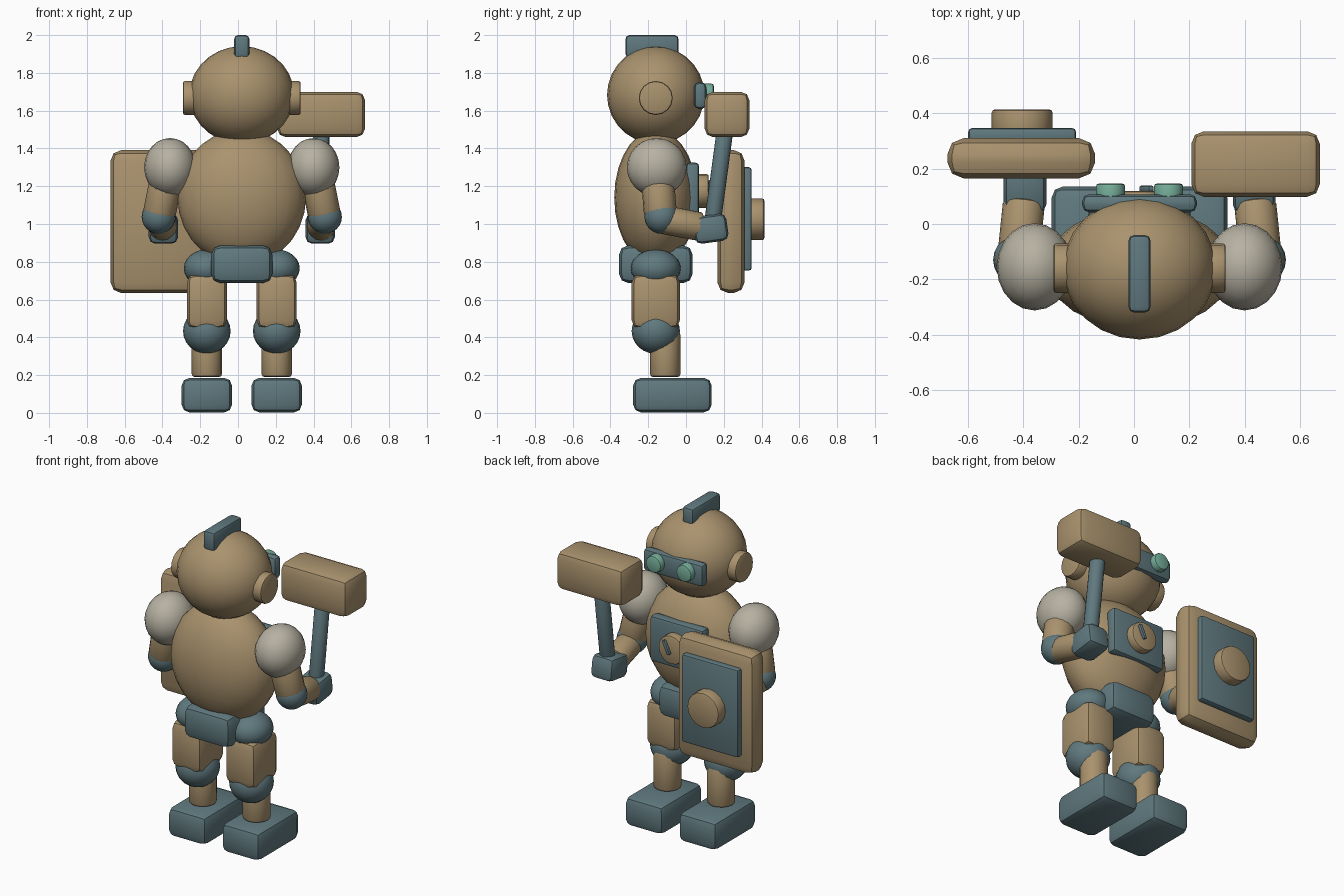
import bpy, bmesh, math
from mathutils import Vector, Matrix

if "Cube" in bpy.data.objects:
    bpy.data.objects.remove(bpy.data.objects["Cube"])

CX, CY = 0.02, -0.16  # body axis


def material(name, r, g, b):
    m = bpy.data.materials.new(name)
    m.diffuse_color = (r, g, b, 1)
    m.use_nodes = True
    m.node_tree.nodes["Principled BSDF"].inputs["Base Color"].default_value = m.diffuse_color
    return m


TAN = material("tan", 0.40, 0.29, 0.155)
TEAL = material("slate_teal", 0.115, 0.19, 0.21)
GREY = material("warm_grey", 0.47, 0.44, 0.36)
MINT = material("mint", 0.18, 0.42, 0.32)


def finish(name, bm, mat, matrix):
    bmesh.ops.transform(bm, matrix=matrix, verts=bm.verts)
    bmesh.ops.recalc_face_normals(bm, faces=bm.faces)
    me = bpy.data.meshes.new(name)
    bm.to_mesh(me)
    bm.free()
    me.materials.append(mat)
    ob = bpy.data.objects.new(name, me)
    bpy.context.collection.objects.link(ob)
    bpy.ops.object.select_all(action='DESELECT')
    ob.select_set(True)
    bpy.context.view_layer.objects.active = ob
    bpy.ops.object.shade_smooth_by_angle(angle=math.radians(32))
    return ob


def ball(name, c, r, mat, seg=20, rings=12):
    bm = bmesh.new()
    bmesh.ops.create_uvsphere(bm, u_segments=seg, v_segments=rings, radius=1)
    return finish(name, bm, mat, Matrix.Translation(c) @ Matrix.Diagonal((*r, 1)))


def box(name, c, size, bevel, mat, rot_x=0, segs=2):
    bm = bmesh.new()
    bmesh.ops.create_cube(bm, size=1)
    bmesh.ops.scale(bm, vec=size, verts=bm.verts)
    bmesh.ops.bevel(bm, geom=bm.edges[:], offset=bevel, segments=segs,
                    profile=0.5, affect='EDGES')
    return finish(name, bm, mat,
                  Matrix.Translation(c) @ Matrix.Rotation(rot_x, 4, 'X'))


def rod(name, a, b, r, mat, bevel=0.012, seg=16):
    """Cylinder with softened rims running from a to b."""
    a, b = Vector(a), Vector(b)
    d = b - a
    bm = bmesh.new()
    bmesh.ops.create_cone(bm, cap_ends=True, segments=seg, radius1=r,
                          radius2=r, depth=d.length)
    rims = [e for e in bm.edges if abs(e.verts[0].co.z - e.verts[1].co.z) < 1e-5]
    bmesh.ops.bevel(bm, geom=rims, offset=bevel, segments=2, profile=0.5,
                    affect='EDGES')
    rot = d.to_track_quat('Z', 'Y').to_matrix().to_4x4()
    return finish(name, bm, mat, Matrix.Translation((a + b) / 2) @ rot)


# Torso, pelvis and head
ball("torso", (CX, CY, 1.14), (0.34, 0.22, 0.36), TAN, 24, 14)
box("pelvis", (CX, CY, 0.787), (0.325, 0.39, 0.2), 0.05, TEAL)
ball("head", (CX, CY, 1.683), (0.278, 0.258, 0.258), TAN, 24, 14)
box("head_crest", (CX, -0.18, 1.94), (0.08, 0.28, 0.12), 0.02, TEAL)
box("visor", (CX, 0.075, 1.68), (0.415, 0.065, 0.14), 0.025, TEAL)

# Chest panel with its dial and needle
box("chest_panel", (CX, 0.035, 1.182), (0.37, 0.07, 0.285), 0.02, TEAL)
rod("chest_dial", (CX, 0.04, 1.175), (CX, 0.12, 1.175), 0.09, TAN)
needle = box("dial_needle", (0, 0, 0), (0.022, 0.024, 0.09), 0.008, TEAL)
needle.matrix_world = (Matrix.Translation((0.045, 0.127, 1.19))
                       @ Matrix.Rotation(math.radians(25), 4, 'Y'))

for side, s in (("left", -1), ("right", 1)):
    def P(x, y, z):
        return (CX + s * x, y, z)

    # Head details
    rod(side + "_ear", P(0.22, CY, 1.667), P(0.312, CY, 1.667), 0.09, TAN)
    rod(side + "_eye", P(0.105, 0.07, 1.69), P(0.105, 0.147, 1.69), 0.053, MINT)

    # Leg
    lx = 0.185
    ball(side + "_hip", P(lx, CY, 0.765), (0.122, 0.132, 0.1), TEAL)
    box(side + "_thigh", P(lx, CY, 0.59), (0.212, 0.255, 0.29), 0.045, TAN)
    ball(side + "_knee", P(lx, CY, 0.433), (0.126, 0.128, 0.12), TEAL)
    rod(side + "_shin", P(lx, -0.11, 0.19), P(lx, -0.11, 0.43), 0.08, TAN, 0.015)
    box(side + "_foot", P(lx, -0.072, 0.094), (0.266, 0.415, 0.182), 0.04, TEAL)

    # Arm
    ball(side + "_shoulder", P(0.38, -0.155, 1.3), (0.137, 0.158, 0.155), GREY)
    rod(side + "_upper_arm", P(0.395, -0.152, 1.26), P(0.438, -0.135, 1.045),
        0.087, TAN, 0.02)
    ball(side + "_elbow", P(0.44, -0.13, 1.038), (0.09, 0.09, 0.09), TEAL)
    rod(side + "_forearm", P(0.44, -0.13, 1.025), P(0.418, 0.08, 0.985),
        0.076, TAN, 0.015)
    box(side + "_hand", P(0.415, 0.13, 0.975), (0.155, 0.18, 0.145), 0.035,
        TEAL, math.radians(8))

# Hammer in the right hand
rod("hammer_handle", (0.44, 0.13, 0.93), (0.44, 0.207, 1.5), 0.044, TEAL)
box("hammer_head", (0.44, 0.217, 1.58), (0.465, 0.237, 0.24), 0.045, TAN)

# Shield on the left hand
box("shield", (-0.408, 0.238, 1.013), (0.535, 0.145, 0.757), 0.058, TAN)
box("shield_plate", (-0.405, 0.32, 1.027), (0.39, 0.055, 0.547), 0.014, TEAL)
rod("shield_boss", (-0.405, 0.3, 1.025), (-0.405, 0.415, 1.025), 0.11, TAN)
